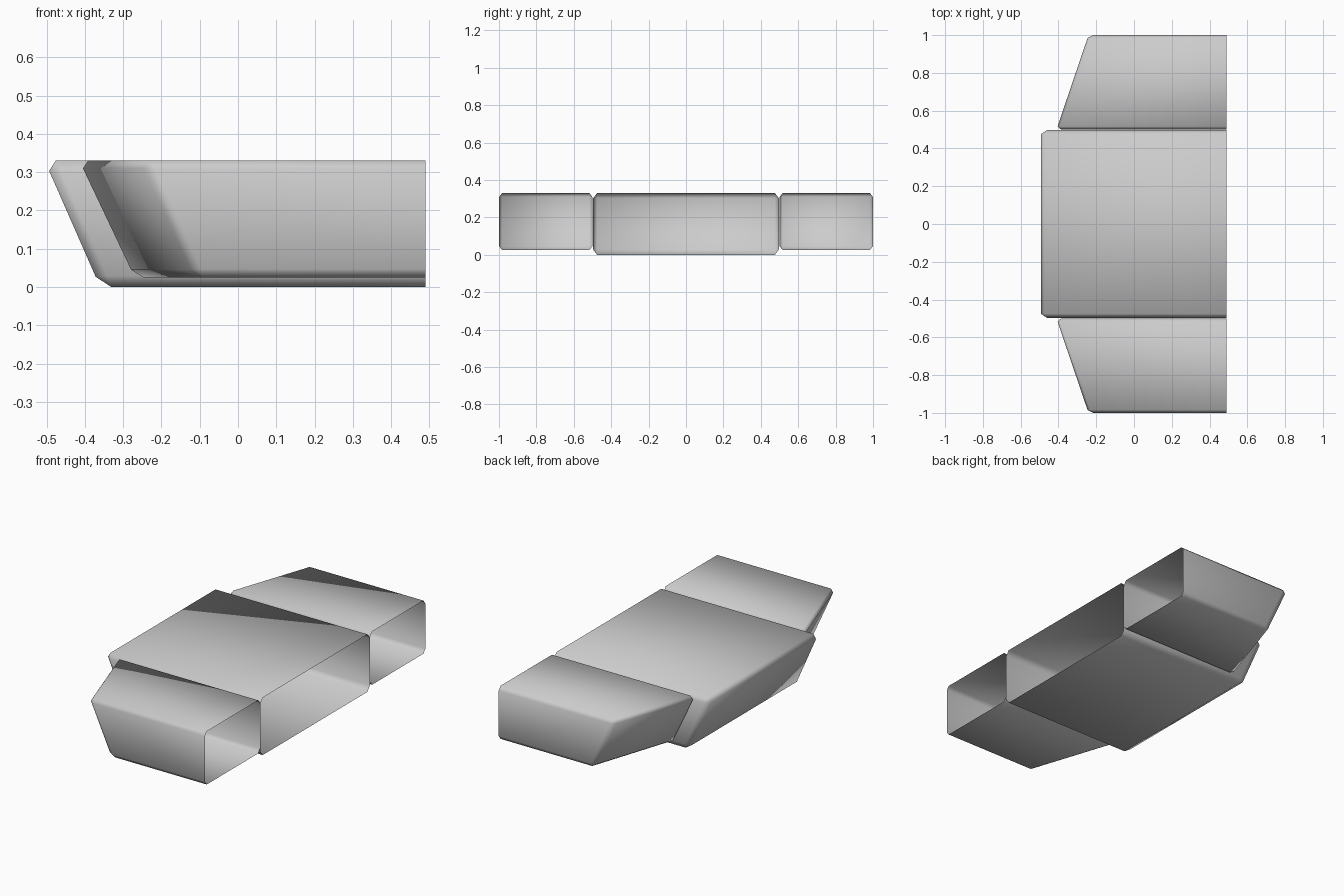
import bpy
import bmesh

cube = bpy.data.objects.get("Cube")
if cube:
    bpy.data.objects.remove(cube, do_unlink=True)

grey = bpy.data.materials.new("light_grey")
grey.use_nodes = True
grey.diffuse_color = (0.6, 0.6, 0.6, 1)
grey.node_tree.nodes["Principled BSDF"].inputs["Base Color"].default_value = (0.6, 0.6, 0.6, 1)

OPEN_X = 0.49   # plane of the open end
TOP_Z = 0.33
SQUASH = 0.75   # bevels are narrower across y


def shell(name, base_z, sides, bevel):
    """Bevelled shell, open at +x; sides holds (y, bottom x, top x) for each side."""
    bm = bmesh.new()
    rings = []
    for y, x_low, x_high in sides:
        points = [(x_low, base_z), (OPEN_X, base_z), (OPEN_X, TOP_Z), (x_high, TOP_Z)]
        rings.append([bm.verts.new((x, y / SQUASH, z)) for x, z in points])
    a, b = rings
    bm.faces.new(a)
    bm.faces.new(b[::-1])
    for i in (0, 2, 3):   # bottom, top and slanted end
        j = (i + 1) % 4
        bm.faces.new((a[j], a[i], b[i], b[j]))
    bmesh.ops.recalc_face_normals(bm, faces=bm.faces)
    edges = [e for e in bm.edges if not e.is_boundary]
    bmesh.ops.bevel(bm, geom=edges, offset=bevel, segments=1,
                    profile=0.5, affect='EDGES', clamp_overlap=True)
    for v in bm.verts:
        v.co.y *= SQUASH
    # outward normals: the slanted end must face -x
    end = min(bm.faces, key=lambda f: f.calc_center_median().x)
    bm.normal_update()
    if end.normal.x > 0:
        bmesh.ops.reverse_faces(bm, faces=bm.faces)
    for f in bm.faces:
        f.smooth = True
    mesh = bpy.data.meshes.new(name)
    bm.to_mesh(mesh)
    bm.free()
    mesh.materials.append(grey)
    obj = bpy.data.objects.new(name, mesh)
    bpy.context.collection.objects.link(obj)
    return obj


# Wide middle shell
shell("centre_shell", 0.0, [(-0.497, -0.36, -0.505), (0.497, -0.36, -0.505)], 0.029)

# Tapered side shells
for name, s in (("front_side_shell", -1), ("back_side_shell", 1)):
    shell(name, 0.025, [(s * 0.5, -0.275, -0.42), (s, -0.11, -0.25)], 0.022)
